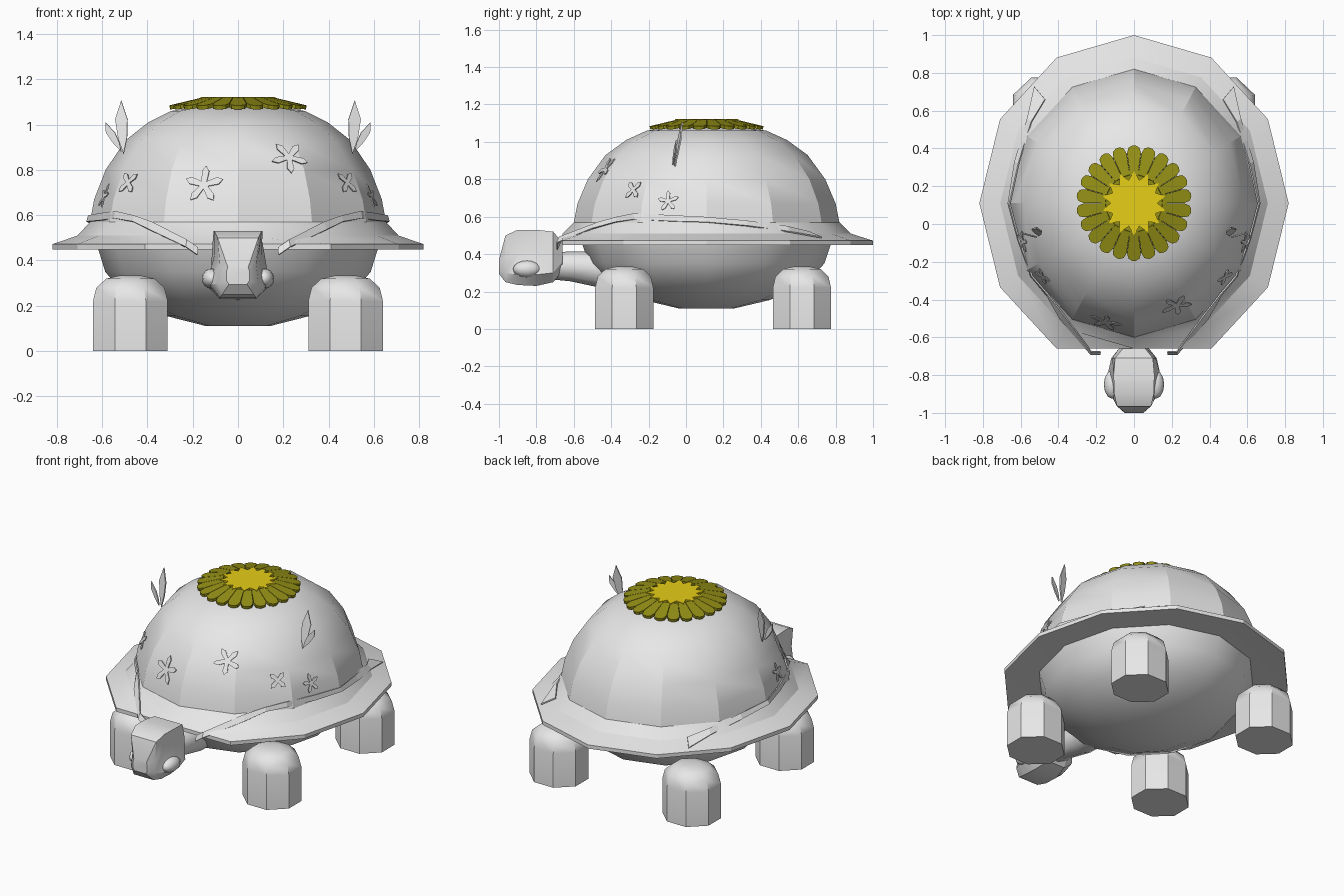
import bpy, bmesh, math
from mathutils import Vector
from mathutils.bvhtree import BVHTree

if "Cube" in bpy.data.objects:
    bpy.data.objects.remove(bpy.data.objects["Cube"])

CY = 0.11  # shell axis position in y


def material(name, rgb):
    m = bpy.data.materials.new(name)
    m.diffuse_color = (*rgb, 1)
    m.use_nodes = True
    m.node_tree.nodes["Principled BSDF"].inputs["Base Color"].default_value = m.diffuse_color
    return m


GREY = material("stone grey", (0.8, 0.8, 0.8))
OLIVE = material("olive", (0.30, 0.28, 0.008))
YELLOW = material("golden yellow", (0.80, 0.62, 0.008))


def build(name, verts, faces, mat=GREY, angle=None, recalc=True):
    me = bpy.data.meshes.new(name)
    me.from_pydata([tuple(v) for v in verts], [], faces)
    if recalc:
        bm = bmesh.new()
        bm.from_mesh(me)
        bmesh.ops.recalc_face_normals(bm, faces=bm.faces)
        bm.to_mesh(me)
        bm.free()
    ob = bpy.data.objects.new(name, me)
    bpy.context.collection.objects.link(ob)
    me.materials.append(mat)
    if angle:
        bpy.ops.object.select_all(action='DESELECT')
        ob.select_set(True)
        bpy.context.view_layer.objects.active = ob
        bpy.ops.object.shade_smooth_by_angle(angle=math.radians(angle))
    return ob


def loft(name, rings, mat=GREY, angle=None):
    """Skin a list of equal closed rings and cap both ends."""
    n = len(rings[0])
    verts = [v for r in rings for v in r]
    faces = [(i * n + j, i * n + (j + 1) % n, (i + 1) * n + (j + 1) % n, (i + 1) * n + j)
             for i in range(len(rings) - 1) for j in range(n)]
    faces += [tuple(range(n)), tuple(range(len(verts) - n, len(verts)))]
    return build(name, verts, faces, mat, angle)


def ring(r, z, n, cx=0, cy=CY, sx=1, sy=1, turn=0, front=-9):
    return [(cx + r * sx * math.sin(a), max(front, cy + r * sy * math.cos(a)), z)
            for a in (2 * math.pi * (k + turn) / n for k in range(n))]


def thicken(ob, t):
    s = ob.modifiers.new("thickness", 'SOLIDIFY')
    s.thickness = t
    s.offset = 0


# Domed shell with flared rim, flattened at the front
shell_profile = [(0.62, 0.465), (0.89, 0.448), (0.89, 0.472), (0.77, 0.51), (0.71, 0.57),
                 (0.69, 0.67), (0.635, 0.80), (0.54, 0.93), (0.43, 1.01), (0.32, 1.06), (0.12, 1.09)]
shell_rings = [ring(r, z, 12, sx=0.92, front=-0.66) for r, z in shell_profile]
shell = loft("shell", shell_rings, angle=25)

# Rounded belly
belly_profile = [(0.67, 0.47), (0.63, 0.35), (0.53, 0.24), (0.34, 0.155), (0.15, 0.11)]
loft("belly", [ring(r, z, 12, sx=0.93) for r, z in belly_profile], angle=40)

# Four octagonal legs with domed tops
leg_profile = [(0.17, 0), (0.17, 0.22), (0.155, 0.28), (0.11, 0.32), (0.05, 0.333)]
for end, y in (("front", -0.33), ("back", 0.62)):
    for side, s in (("left", -1), ("right", 1)):
        loft(f"{end}_{side}_leg", [ring(r, z, 8, s * 0.475, y, 1.05, 0.99, 0.5)
                                   for r, z in leg_profile], angle=35)

# Head: sections from back to beak, half widths and heights from crown to chin
sections = [
    (-0.66, (0.06, 0.46), (0.07, 0.42), (0.08, 0.36), (0.05, 0.31)),
    (-0.71, (0.10, 0.52), (0.115, 0.44), (0.12, 0.30), (0.06, 0.25)),
    (-0.80, (0.108, 0.53), (0.105, 0.42), (0.14, 0.29), (0.08, 0.23)),
    (-0.90, (0.105, 0.53), (0.09, 0.41), (0.125, 0.29), (0.08, 0.235)),
    (-0.965, (0.09, 0.50), (0.08, 0.38), (0.09, 0.30), (0.07, 0.25)),
    (-1.00, (0.045, 0.37), (0.05, 0.355), (0.05, 0.31), (0.04, 0.295))]
loft("head", [[(w, y, z) for w, z in half] + [(-w, y, z) for w, z in reversed(half)]
              for y, *half in sections], angle=30)

# Neck
neck = [(-0.72, 0.335, 0.07), (-0.62, 0.335, 0.08), (-0.48, 0.32, 0.095), (-0.35, 0.32, 0.10)]
loft("neck", [[(r * math.cos(a), y, z + r * math.sin(a))
               for a in (math.pi * k / 4 for k in range(8))] for y, z, r in neck], angle=50)

# Bulging eyes
for side, s in (("left", -1), ("right", 1)):
    bpy.ops.mesh.primitive_uv_sphere_add(segments=12, ring_count=8, radius=1,
                                         location=(s * 0.115, -0.85, 0.32))
    eye = bpy.context.object
    eye.name = side + "_eye"
    eye.scale = (0.045, 0.075, 0.045)
    eye.data.materials.append(GREY)
    bpy.ops.object.shade_smooth()

# Surface lookup used to lay decorations on the shell
tree = BVHTree.FromPolygons([v.co[:] for v in shell.data.vertices],
                            [tuple(p.vertices) for p in shell.data.polygons])


def on_shell(x, y, z):
    out = Vector((x, y - CY, 0)).normalized()
    hit, nrm, _, _ = tree.ray_cast(Vector((0, CY, z)), out)
    if hit is None:
        return Vector((x, y, z)), out
    return hit, (nrm if nrm.dot(out) > 0 else -nrm)


# Vine bands wrapping both sides of the shell
vine = [(0.18, -0.69, 0.44), (0.23, -0.69, 0.475), (0.42, -0.55, 0.545), (0.52, -0.44, 0.58),
        (0.62, -0.33, 0.60), (0.67, -0.1, 0.59), (0.70, 0.11, 0.58), (0.695, 0.35, 0.56),
        (0.62, 0.60, 0.525), (0.53, 0.73, 0.495)]
for side, s in (("left", -1), ("right", 1)):
    verts = []
    for x, y, z in vine:
        for dz in (-0.016, 0.016):
            p = Vector((s * x, y, z + dz))
            hit, nrm = on_shell(*p)
            reach = Vector((p.x, p.y - CY, 0))
            if y > -0.6 and z > 0.49:
                p = hit + nrm * 0.01
            elif dz > 0:
                p -= reach.normalized() * 0.015
            verts.append(p)
    ob = build(side + "_vine", verts, [(2 * i, 2 * i + 1, 2 * i + 3, 2 * i + 2)
                                       for i in range(len(vine) - 1)])
    thicken(ob, 0.008)

# Small blossoms on the shell: x, y, z, radius, petals, turn
blossoms = [(-0.15, -0.52, 0.73, 0.09, 5, 0.3), (0.23, -0.44, 0.85, 0.085, 5, 0.9),
            (-0.50, -0.29, 0.74, 0.06, 4, 0.75), (0.48, -0.28, 0.74, 0.06, 4, 0.8),
            (0.60, -0.10, 0.68, 0.06, 5, 0.4), (-0.61, -0.10, 0.68, 0.06, 5, 0.2)]
for i, (x, y, z, r, n, turn) in enumerate(blossoms):
    p, nrm = on_shell(x, y, z)
    u = Vector((0, 0, 1)).cross(nrm).normalized()
    v = nrm.cross(u)
    verts = []
    for k in range(n):
        for da, f in ((-0.5, 0.22), (-0.2, 0.75), (0, 1.0), (0.2, 0.75)):
            a = turn + 2 * math.pi * (k + da) / n
            verts.append(p + nrm * 0.01 + (u * math.cos(a) + v * math.sin(a)) * r * f)
    ob = build(f"blossom_{i + 1}", verts, [tuple(range(len(verts)))])
    thicken(ob, 0.005)

# Pairs of upright leaves on each shoulder
for side, s in (("left", -1), ("right", 1)):
    for name, base, tip, w in (("tall", (0.505, -0.06, 0.87), (0.515, -0.02, 1.105), 0.03),
                               ("short", (0.515, -0.07, 0.88), (0.585, -0.05, 1.01), 0.022)):
        b, t = Vector(base), Vector(tip)
        across = Vector((1, 0.25, 0)) * w
        outline = [b, b.lerp(t, 0.3) + across * 0.7, b.lerp(t, 0.65) + across, t,
                   b.lerp(t, 0.65) - across * 0.8, b.lerp(t, 0.3) - across * 0.6]
        ob = build(f"{name}_{side}_leaf", [(s * q.x, q.y, q.z) for q in outline],
                   [tuple(range(6))])
        thicken(ob, 0.008)

# Crowning flower: olive petals bending over the shell top
N = 22
petal = [(-0.5, 0.15), (-0.5, 0.265), (-0.36, 0.293), (-0.12, 0.303),
         (0.12, 0.303), (0.36, 0.293), (0.5, 0.265), (0.5, 0.15)]
verts, faces = [], []
for k in range(N):
    start = len(verts)
    for da, r in petal:
        a = 2 * math.pi * (k + da * 0.97) / N
        verts.append((r * math.sin(a), CY + r * math.cos(a), 1.112 - 0.24 * (r - 0.15)))
    faces.append(tuple(range(start, start + len(petal))))
ob = build("flower_petals", verts, faces, OLIVE)
thicken(ob, 0.018)
loft("flower_disc", [ring(0.175, 1.07, N, turn=0.5), ring(0.175, 1.113, N, turn=0.5)], OLIVE)

# Golden star in the middle of the flower
star = [((0.17 if k % 2 == 0 else 0.125) * math.sin(math.pi * k / 14),
         CY + (0.17 if k % 2 == 0 else 0.125) * math.cos(math.pi * k / 14)) for k in range(28)]
loft("flower_star", [[(x, y, z) for x, y in star] for z in (1.11, 1.122)], YELLOW)
